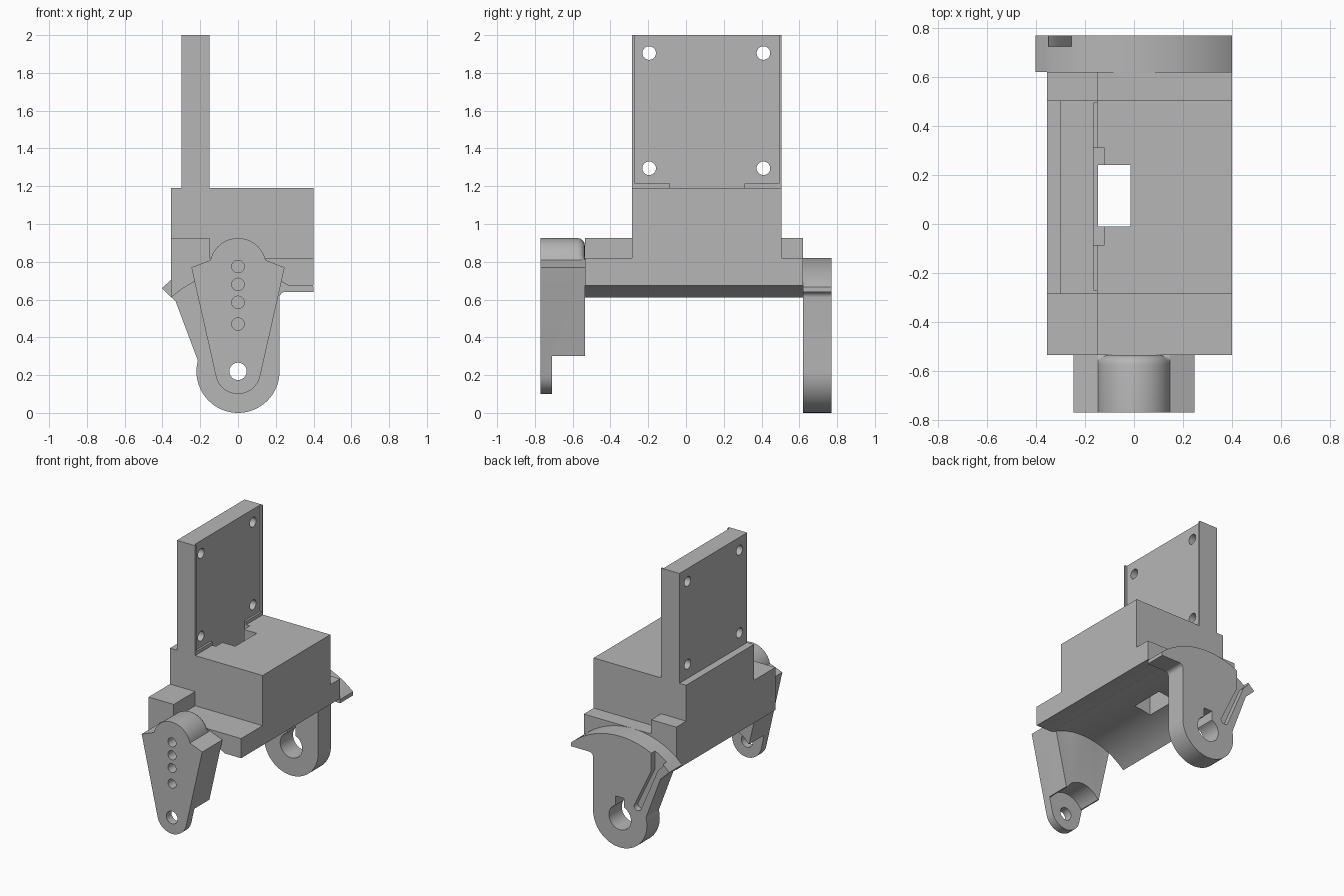
import bpy, bmesh, math

if "Cube" in bpy.data.objects:
    bpy.data.objects.remove(bpy.data.objects["Cube"])

grey = bpy.data.materials.new("plain grey")
grey.use_nodes = True
colour = (0.47, 0.47, 0.47, 1)
grey.diffuse_color = colour
grey.node_tree.nodes["Principled BSDF"].inputs["Base Color"].default_value = colour


def arc(cx, cz, r, start, end, n=24):
    angles = [math.radians(start + (end - start) * i / n) for i in range(n + 1)]
    return [(cx + r * math.cos(a), cz + r * math.sin(a)) for a in angles]


def prism(name, profile, y0, y1):
    """Extrude an x-z profile along y."""
    bm = bmesh.new()
    face = bm.faces.new([bm.verts.new((x, y0, z)) for x, z in profile])
    grown = bmesh.ops.extrude_face_region(bm, geom=[face])
    moved = [v for v in grown["geom"] if isinstance(v, bmesh.types.BMVert)]
    bmesh.ops.translate(bm, verts=moved, vec=(0, y1 - y0, 0))
    bmesh.ops.recalc_face_normals(bm, faces=bm.faces)
    mesh = bpy.data.meshes.new(name)
    bm.to_mesh(mesh)
    bm.free()
    mesh.materials.append(grey)
    obj = bpy.data.objects.new(name, mesh)
    bpy.context.collection.objects.link(obj)
    return obj


def rect(x0, x1, z0, z1):
    return [(x0, z0), (x1, z0), (x1, z1), (x0, z1)]


def disc(x, z, r, n=32):
    return arc(x, z, r, 0, 360, n)[:-1]


def cut(target, profile, y0, y1):
    """Subtract an extruded profile from a part."""
    cutter = prism("cutter", profile, y0, y1)
    cutter.hide_render = True
    subtract(target, cutter)


def subtract(target, cutter):
    mod = target.modifiers.new("cut", "BOOLEAN")
    mod.operation = "DIFFERENCE"
    mod.solver = "EXACT"
    mod.object = cutter
    bpy.context.view_layer.objects.active = target
    bpy.ops.object.modifier_apply(modifier=mod.name)
    bpy.data.objects.remove(cutter)


# Base beam: stepped top and arched underside
beam = prism("base_beam",
             [(-0.355, 0.61)] + arc(0, 0.22, 0.527, 132.3, 59.7)
             + [(0.4, 0.675), (0.4, 0.82), (-0.15, 0.82), (-0.15, 0.925), (-0.355, 0.925)],
             -0.535, 0.62)

# Housing block on the beam
block = prism("housing_block",
              [(-0.355, 0.925), (-0.15, 0.925), (-0.15, 0.82), (0.4, 0.82),
               (0.4, 1.19), (-0.355, 1.19)], -0.285, 0.505)

# Upright mounting plate with a shallow recess and four screw holes
plate = prism("mounting_plate", rect(-0.3, -0.15, 1.19, 2), -0.285, 0.505)
cut(plate, rect(-0.165, -0.1, 1.215, 2.1), -0.27, 0.493)
cut(plate, rect(-0.165, -0.1, 1.1, 1.3), -0.085, 0.31)
for y in (-0.195, 0.41):
    for z in (1.295, 1.905):
        bpy.ops.mesh.primitive_cylinder_add(vertices=32, radius=0.036, depth=0.4,
                                            location=(-0.22, y, z),
                                            rotation=(0, math.pi / 2, 0))
        subtract(plate, bpy.context.object)

# Cable slot through the block and beam
for part in (beam, block):
    cut(part, rect(-0.147, -0.015, 0.5, 1.3), -0.01, 0.24)
cut(block, rect(-0.165, -0.12, 0.95, 1.3), -0.085, 0.31)

# Front arm: tapered, with shoulders and a domed top
arm = prism("front_arm",
            arc(0, 0.22, 0.12, 193, 347) + [(0.247, 0.77)]
            + arc(0, 0.775, 0.15, 13, 167) + [(-0.247, 0.77)], -0.77, -0.535)
bm = bmesh.new()
bm.from_mesh(arm.data)
dome = [e for e in bm.edges
        if all(v.co.y > -0.54 and v.co.z > 0.8 for v in e.verts)]
bmesh.ops.bevel(bm, geom=dome, offset=0.04, segments=4, profile=0.5, affect="EDGES")
bm.to_mesh(arm.data)
bm.free()
cut(arm, disc(0, 0.22, 0.155, 48), -0.71, -0.4)
cut(arm, rect(-0.3, 0.3, 0, 0.3), -0.71, -0.4)
cut(arm, disc(0, 0.22, 0.046), -0.9, -0.4)
for z in (0.47, 0.585, 0.68, 0.775):
    cut(arm, disc(0, z, 0.033), -0.9, -0.536)

# Rear bracket: curved crown with pointed ends and a round foot
bracket = prism("rear_bracket",
                arc(0, 0.22, 0.22, 165, 360, 36) + arc(0.25, 0.61, 0.03, 180, 90, 6)
                + [(0.4, 0.64)] + arc(0, 0.22, 0.6, 48.2, 126.3, 32)
                + [(-0.403, 0.66), (-0.33, 0.59)], 0.62, 0.77)
# Keyhole
cut(bracket, disc(0, 0.22, 0.09), 0.5, 0.9)
cut(bracket, rect(-0.035, 0.035, 0.25, 0.37), 0.5, 0.9)
# Sloping groove, round at the foot and open at the crown
lean = 152
cut(bracket, arc(-0.145, 0.34, 0.03, lean + 50, lean + 210, 12)
    + [(-0.255, 0.63), (-0.255, 0.85), (-0.35, 0.85), (-0.35, 0.69), (-0.31, 0.65)],
    0.725, 0.9)

# Smooth the rounded surfaces and keep hard edges
bpy.ops.object.select_all(action="DESELECT")
for part in (beam, block, plate, arm, bracket):
    part.select_set(True)
bpy.context.view_layer.objects.active = beam
bpy.ops.object.shade_smooth_by_angle(angle=math.radians(30))
